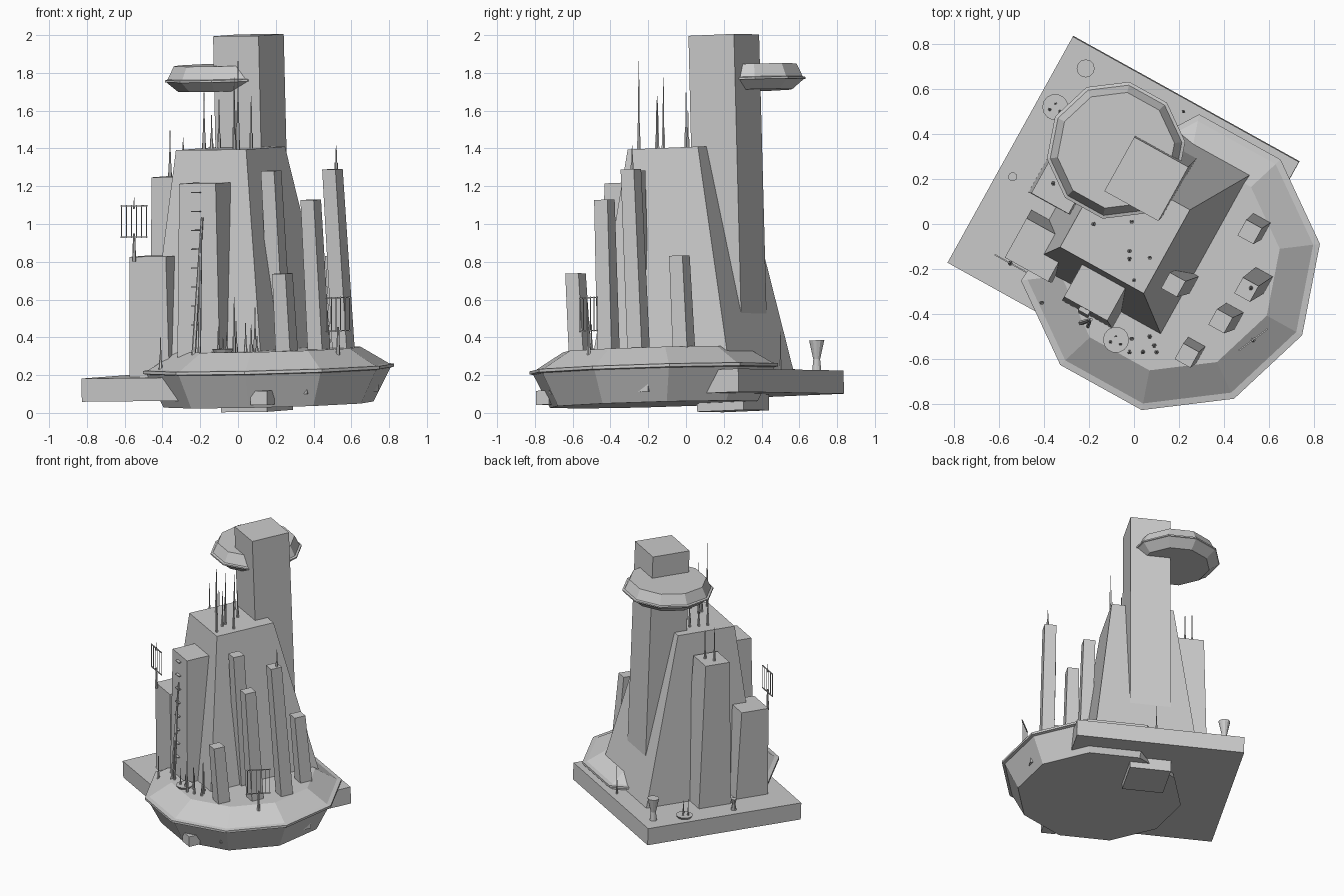
import bpy, bmesh
from math import cos, sin, radians, pi
from mathutils import Vector

ANG = radians(-29)          # plan rotation of every rectangular part
U = Vector((cos(ANG), sin(ANG)))
V = Vector((-sin(ANG), cos(ANG)))


def tilt(x, y, z):
    # the whole model leans very slightly
    return (x, y, z + 0.026 * x + 0.028 * y)


def loft(name, rings):
    """Closed solid through rings of 3D points."""
    bm = bmesh.new()
    vs = [[bm.verts.new(tilt(*p)) for p in r] for r in rings]
    n = len(rings[0])
    for a, b in zip(vs, vs[1:]):
        for i in range(n):
            j = (i + 1) % n
            bm.faces.new((a[i], a[j], b[j], b[i]))
    bm.faces.new(vs[0][::-1])
    bm.faces.new(vs[-1])
    bmesh.ops.recalc_face_normals(bm, faces=bm.faces)
    me = bpy.data.meshes.new(name)
    bm.to_mesh(me)
    bm.free()
    ob = bpy.data.objects.new(name, me)
    bpy.context.collection.objects.link(ob)
    return ob


def rect(c, su, sv, z):
    out = []
    for a, b in ((-1, -1), (1, -1), (1, 1), (-1, 1)):
        p = Vector(c) + U * (a * su / 2) + V * (b * sv / 2)
        out.append((p.x, p.y, z))
    return out


def block(name, base, bs, z0, top, ts, z1):
    return loft(name, [rect(base, *bs, z0), rect(top, *ts, z1)])


def circle(c, r, z, n=10, phase=0.0, shrink=None):
    s = shrink or {}
    return [(c[0] + r * s.get(k, 1) * cos(phase + 2 * pi * k / n),
             c[1] + r * s.get(k, 1) * sin(phase + 2 * pi * k / n), z) for k in range(n)]


def rod(name, p0, p1, r0, r1, n=6):
    return loft(name, [circle(p0, r0, p0[2], n), circle(p1, r1, p1[2], n)])


def antenna(name, x, y, z0, z1, r=0.010):
    # stepped mast: thick foot, thin tip
    zm = z0 + (z1 - z0) * 0.3
    loft(name, [circle((x, y), r, z0, 6), circle((x, y), r * 0.8, zm, 6),
                circle((x, y), r * 0.5, zm, 6), circle((x, y), r * 0.2, z1, 6)])


# square landing plate
block("base_plate", (-0.045, 0.055), (1.15, 1.15), 0.085, (-0.048, 0.052), (1.15, 1.15), 0.208)

# ten-sided saucer; its back corners are buried in the buildings
C, PH = (0.162, -0.17), radians(-101)
cut = {6: 0.78, 7: 0.75}
loft("lower_saucer", [
    circle(C, 0.56, 0.045, 10, PH), circle(C, 0.65, 0.222, 10, PH, cut),
    circle(C, 0.67, 0.226, 10, PH, cut), circle(C, 0.67, 0.242, 10, PH, cut),
    circle(C, 0.64, 0.246, 10, PH, cut), circle(C, 0.49, 0.337, 10, PH, cut)])

# tall tower and its upper saucer
block("tall_tower", (0.10, 0.25), (0.28, 0.28), 0.0, (0.055, 0.2), (0.275, 0.275), 1.993)
D = (-0.08, 0.328)
loft("upper_saucer", [circle(D, r, z, 10, PH) for r, z in
     ((0.24, 1.70), (0.30, 1.75), (0.31, 1.752), (0.31, 1.762), (0.295, 1.766), (0.262, 1.835))])


def uv(u, v):
    p = U * u + V * v
    return (p.x, p.y)


# main tapering building
block("main_building", uv(0.01, 0.04), (0.70, 0.85), 0.2, (-0.04, -0.02), (0.425, 0.425), 1.402)

# attached side buildings
block("front_building", (-0.15, -0.30), (0.26, 0.24), 0.2, (-0.175, -0.305), (0.22, 0.165), 1.23)
block("left_building", (-0.31, 0.19), (0.23, 0.24), 0.2, (-0.33, 0.17), (0.19, 0.18), 1.255)
block("left_low_building", (-0.41, -0.10), (0.24, 0.24), 0.2, (-0.43, -0.115), (0.22, 0.20), 0.845)

# slim towers standing on the saucer
for i, (b, t, z) in enumerate((
        ((0.23, -0.25), (0.175, -0.27), 1.285),
        ((0.26, -0.56), (0.235, -0.585), 0.748),
        ((0.43, -0.41), (0.385, -0.432), 1.13),
        ((0.56, -0.25), (0.50, -0.292), 1.285),
        ((0.55, -0.01), (0.515, -0.035), 0.82))):
    block(f"slim_tower_{i}", b, (0.088, 0.088), 0.3, t, (0.08, 0.08), z)

# rooftop and floor antennas: x, y, foot, tip
for i, a in enumerate((
        (0.0, -0.25, 1.40, 1.87), (-0.02, -0.12, 1.40, 1.78), (-0.02, -0.155, 1.40, 1.66),
        (0.07, -0.15, 1.40, 1.68), (-0.01, 0.01, 1.40, 1.60), (-0.18, 0.0, 1.40, 1.70),
        (-0.10, 0.1, 1.40, 1.66), (-0.14, 0.05, 1.40, 1.58), (-0.36, 0.18, 1.25, 1.50),
        (-0.29, 0.19, 1.25, 1.46), (0.52, -0.285, 1.28, 1.41), (-0.02, -0.57, 0.33, 0.63),
        (-0.01, -0.51, 0.33, 0.50), (0.04, -0.57, 0.33, 0.49), (0.09, -0.54, 0.33, 0.57),
        (0.07, -0.50, 0.33, 0.48), (-0.41, -0.35, 0.25, 0.42), (0.10, -0.57, 0.33, 0.42))):
    antenna(f"antenna_{i}", *a)


# lattice aerials: two rails with upright wires on a mast
def lattice(name, c, d, z0, z1, foot):
    d = Vector(d).normalized()
    rod(name + "_mast", (*c, foot), (*c, z0 + 0.02), 0.011, 0.005)
    for k in range(6):
        p = Vector(c) + d * (k - 2.5) * 0.03
        rod(f"{name}_wire_{k}", (p.x, p.y, z0 - 0.005), (p.x, p.y, z1 + 0.005), 0.0025, 0.0025, 4)
    n = Vector((-d.y, d.x)) * 0.003
    for k, z in enumerate((z0, z1)):
        ends = [Vector(c) + d * s * 0.08 for s in (-1, 1)]
        ring = [ends[0] - n, ends[1] - n, ends[1] + n, ends[0] + n]
        loft(f"{name}_rail_{k}", [[(p.x, p.y, h) for p in ring] for h in (z - 0.003, z + 0.003)])


lattice("right_aerial", (0.53, -0.515), (0.8, 0.6), 0.435, 0.61, 0.30)
lattice("left_aerial", (-0.55, -0.175), U, 0.95, 1.115, 0.82)
antenna("left_aerial_tip", -0.55, -0.175, 1.10, 1.16, 0.006)

# leaning pipes and ladder rungs on the front building
rod("pipe_tall", (-0.235, -0.44, 0.32), (-0.19, -0.425, 1.05), 0.012, 0.007)
rod("pipe_short", (-0.205, -0.455, 0.32), (-0.195, -0.43, 0.97), 0.009, 0.006)
for k in range(8):
    z = 0.48 + k * 0.1
    p = rect((-0.222, -0.385 - 0.02 * (1.2 - z)), 0.05, 0.02, z)
    loft(f"rung_{k}", [p, [(x, y, h + 0.006) for x, y, h in p]])

# round pads with small spikes
for i, (x, y, z) in enumerate(((-0.08, -0.515, 0.335), (-0.35, 0.52, 0.205))):
    loft(f"round_pad_{i}", [circle((x, y), 0.045, z, 14), circle((x, y), 0.058, z + 0.02, 14)])
    for k, (dx, dy) in enumerate(((0, 0.015), (0.02, -0.02), (-0.025, -0.01))):
        antenna(f"pad_{i}_spike_{k}", x + dx, y + dy, z, z + 0.08 + 0.03 * k, 0.008)

# funnel and post on the plate
F = (-0.215, 0.692)
loft("funnel", [circle(F, 0.025, 0.2, 12), circle(F, 0.018, 0.27, 12), circle(F, 0.04, 0.37, 12)])
P = (-0.54, 0.21)
loft("post", [circle(P, 0.02, 0.2, 10), circle(P, 0.012, 0.25, 10), circle(P, 0.02, 0.29, 10)])
antenna("back_spike", 0.22, 0.50, 0.2, 0.41, 0.008)

# small boxes on the saucer's underside slope
for i, (c, s, z0, z1) in enumerate((((0.13, -0.735), 0.10, 0.06, 0.135),
                                    ((0.35, -0.69), 0.06, 0.11, 0.155),
                                    ((0.70, -0.21), 0.07, 0.10, 0.14))):
    block(f"hull_box_{i}", c, (s, s * 0.8), z0, c, (s, s * 0.8), z1)
